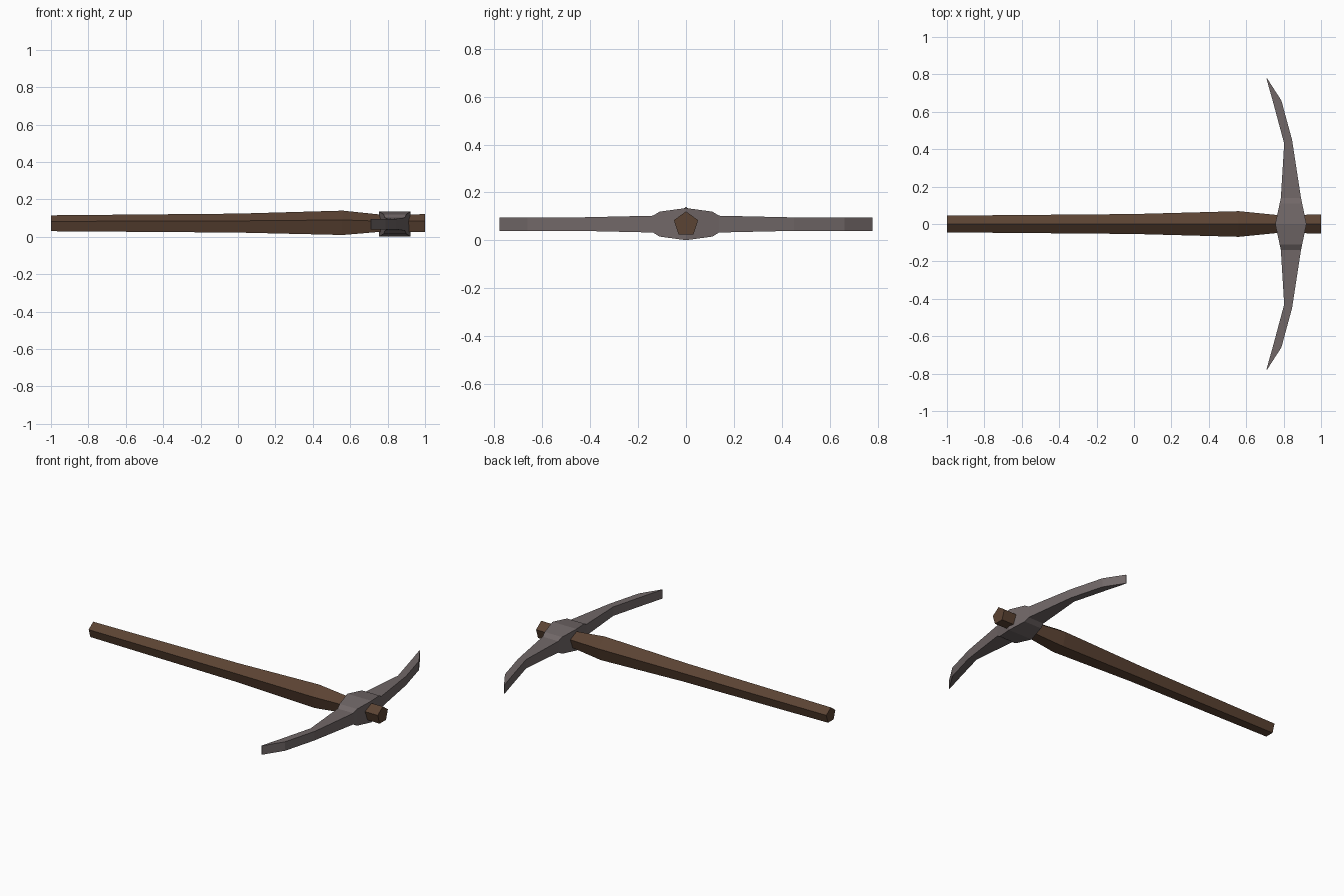
import bpy
import bmesh
from math import cos, sin, pi

cube = bpy.data.objects.get("Cube")
if cube:
    bpy.data.objects.remove(cube, do_unlink=True)

MID = 0.068  # height of the tool's centre line


def material(name, color):
    mat = bpy.data.materials.new(name)
    mat.use_nodes = True
    mat.diffuse_color = (*color, 1)
    mat.node_tree.nodes["Principled BSDF"].inputs["Base Color"].default_value = (*color, 1)
    return mat


def loft(name, rings, mat):
    """Skin a list of equal-length point rings and cap both ends."""
    bm = bmesh.new()
    loops = [[bm.verts.new(p) for p in ring] for ring in rings]
    for a, b in zip(loops, loops[1:]):
        for i in range(len(a)):
            j = (i + 1) % len(a)
            bm.faces.new((a[i], a[j], b[j], b[i]))
    bm.faces.new(loops[0])
    bm.faces.new(loops[-1])
    bmesh.ops.recalc_face_normals(bm, faces=bm.faces)
    mesh = bpy.data.meshes.new(name)
    bm.to_mesh(mesh)
    bm.free()
    mesh.materials.append(mat)
    obj = bpy.data.objects.new(name, mesh)
    bpy.context.collection.objects.link(obj)
    return obj


wood = material("dark wood", (0.105, 0.056, 0.033))
iron = material("grey iron", (0.165, 0.137, 0.137))

# Five-sided handle, swelling just before the head: (x, radius)
handle_profile = [(-1, 0.047), (0, 0.056), (0.56, 0.072), (0.77, 0.05), (1, 0.053)]
handle_rings = []
for x, r in handle_profile:
    angles = [pi / 2 + i * 2 * pi / 5 for i in range(5)]
    handle_rings.append([(x, r * cos(a), MID + r * sin(a)) for a in angles])
loft("handle", handle_rings, wood)

# Curved two-armed head: (inner x, inner y, outer x, outer y, half height)
arm = [
    (0.755, 0, 0.922, 0, 0.067),
    (0.779, 0.11, 0.899, 0.11, 0.052),
    (0.785, 0.138, 0.893, 0.138, 0.035),
    (0.803, 0.43, 0.845, 0.45, 0.028),
    (0.744, 0.65, 0.788, 0.66, 0.028),
    (0.708, 0.778, 0.712, 0.778, 0.028),
]
stations = [(a, -1) for a in reversed(arm[1:])] + [(a, 1) for a in arm]
head_rings = []
for (xi, yi, xo, yo, h), s in stations:
    head_rings.append([(xi, s * yi, MID - h), (xo, s * yo, MID - h),
                       (xo, s * yo, MID + h), (xi, s * yi, MID + h)])
loft("pick_head", head_rings, iron)
